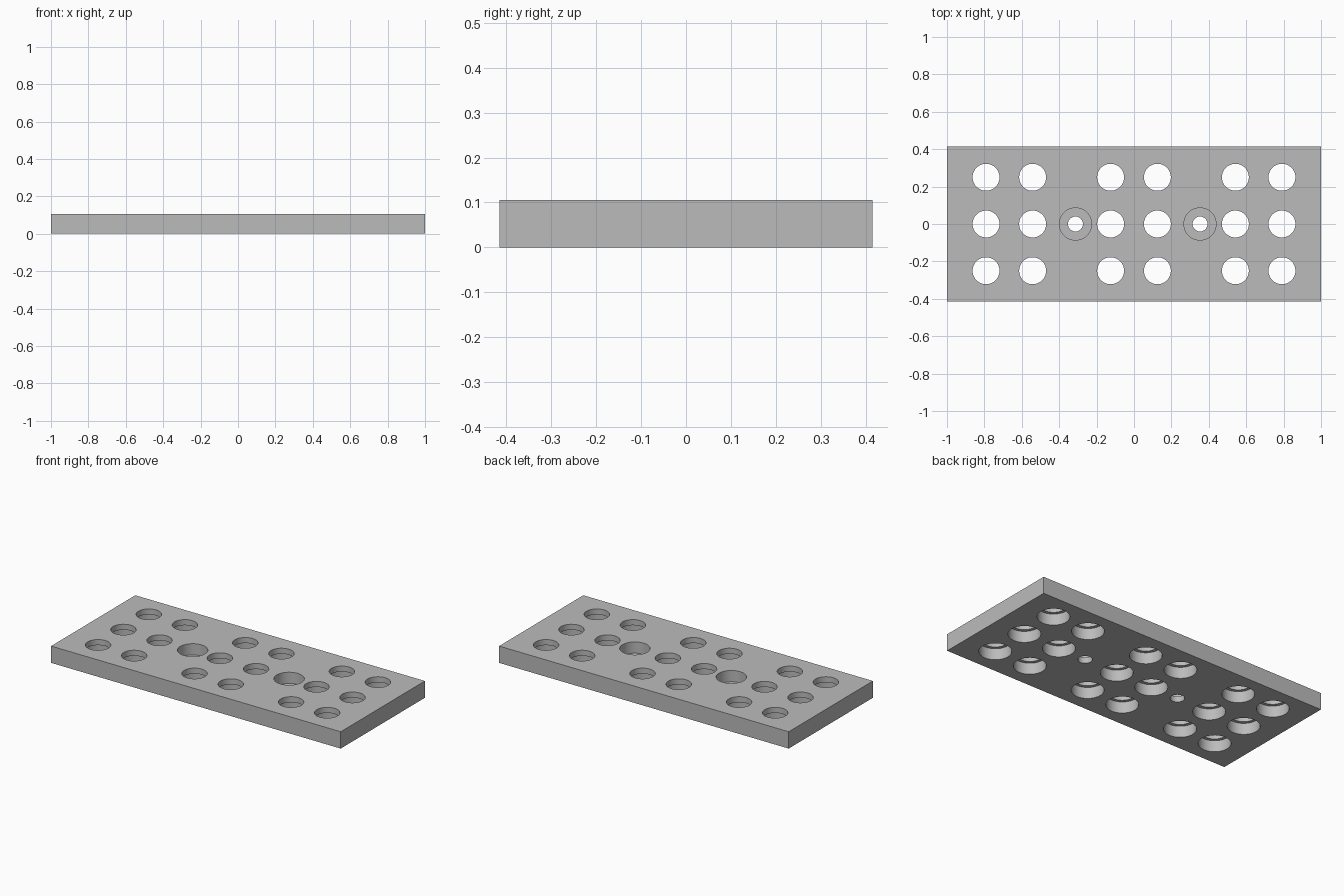
import bpy, bmesh, math

cube = bpy.data.objects.get("Cube")
if cube:
    bpy.data.objects.remove(cube, do_unlink=True)

LENGTH, WIDTH, HEIGHT = 2.0, 0.83, 0.105

grey = bpy.data.materials.new("plain grey")
grey.use_nodes = True
grey.diffuse_color = (0.5, 0.5, 0.5, 1)
grey.node_tree.nodes["Principled BSDF"].inputs["Base Color"].default_value = (0.5, 0.5, 0.5, 1)


def make_object(name, bm):
    mesh = bpy.data.meshes.new(name)
    bmesh.ops.recalc_face_normals(bm, faces=bm.faces)
    bm.to_mesh(mesh)
    bm.free()
    mesh.materials.append(grey)
    obj = bpy.data.objects.new(name, mesh)
    bpy.context.collection.objects.link(obj)
    return obj


def add_stepped_bore(bm, x, y, profile, sides=48):
    """Closed turned solid from (radius, z) pairs, bottom to top."""
    rings = []
    for radius, z in profile:
        rings.append([bm.verts.new((x + radius * math.cos(i * math.tau / sides),
                                    y + radius * math.sin(i * math.tau / sides), z))
                      for i in range(sides)])
    for low, high in zip(rings, rings[1:]):
        for i in range(sides):
            j = (i + 1) % sides
            bm.faces.new((low[i], low[j], high[j], high[i]))
    bm.faces.new(rings[0][::-1])
    bm.faces.new(rings[-1])


# Flat slab
bm = bmesh.new()
bmesh.ops.create_cube(bm, size=1)
for v in bm.verts:
    v.co = (v.co.x * LENGTH, v.co.y * WIDTH, (v.co.z + 0.5) * HEIGHT)
plate = make_object("drilled_plate", bm)

# Grid of holes, wider on the underside
bm = bmesh.new()
LEDGE = 0.07
hole = [(0.091, -0.05), (0.091, LEDGE), (0.072, LEDGE), (0.072, HEIGHT + 0.05)]
for x in (0.125, 0.542, 0.791):
    for side in (-1, 1):
        for y in (-0.25, 0, 0.25):
            add_stepped_bore(bm, side * x, y, hole)

# Two screw holes, recessed from the top
FLOOR = 0.035
screw = [(0.04, -0.05), (0.04, FLOOR), (0.086, FLOOR), (0.086, HEIGHT + 0.05)]
for x in (-0.313, 0.353):
    add_stepped_bore(bm, x, 0, screw)
cutter = make_object("hole_cutter", bm)
cutter.hide_render = True
cutter.display_type = 'WIRE'

# Cut the holes and keep the edges crisp
cut = plate.modifiers.new("holes", 'BOOLEAN')
cut.operation = 'DIFFERENCE'
cut.solver = 'EXACT'
cut.object = cutter
bpy.ops.object.select_all(action='DESELECT')
plate.select_set(True)
bpy.context.view_layer.objects.active = plate
bpy.ops.object.modifier_apply(modifier=cut.name)
bpy.data.objects.remove(cutter, do_unlink=True)
bpy.ops.object.shade_smooth_by_angle(angle=math.radians(30))
